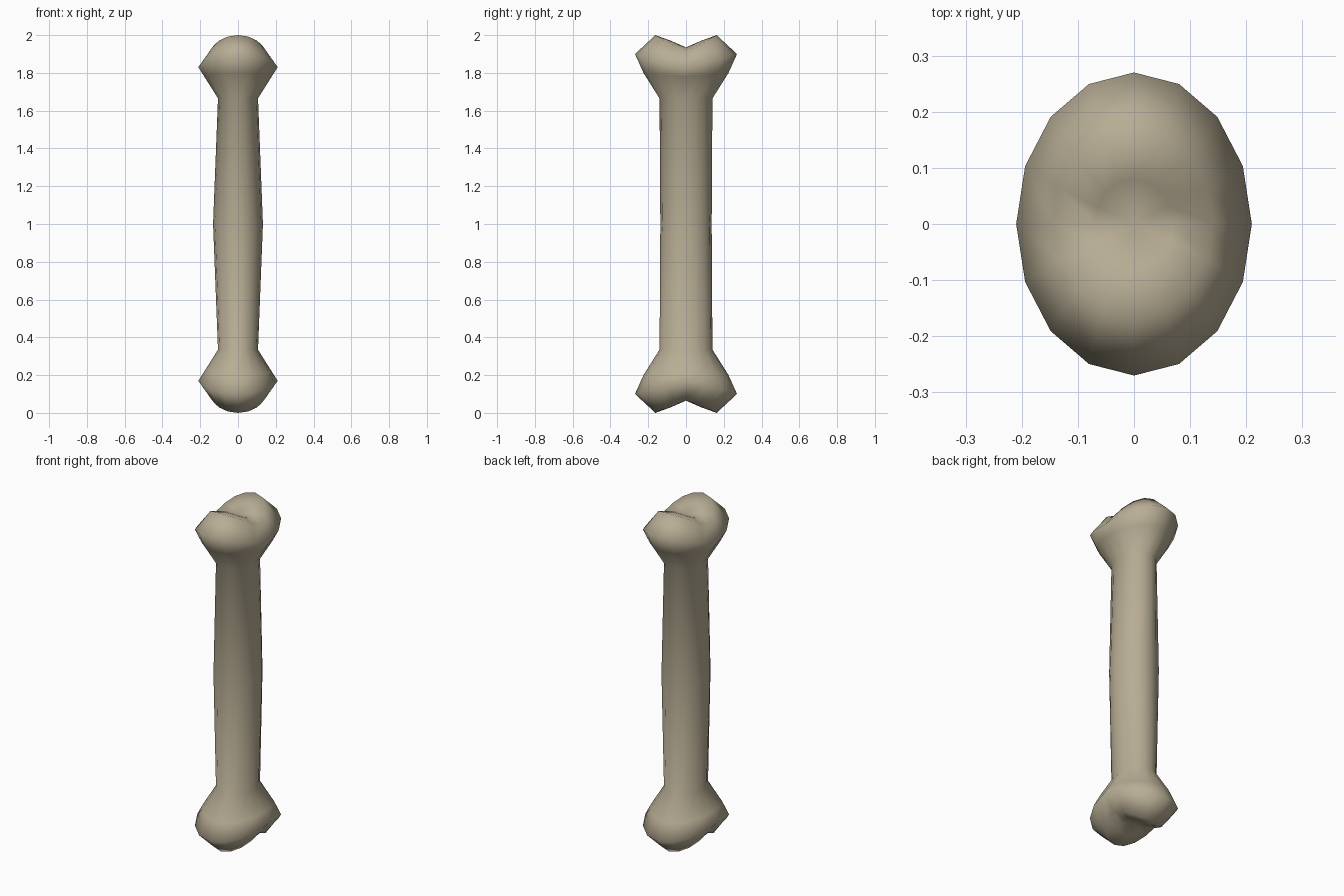
import bpy, bmesh, math

if "Cube" in bpy.data.objects:
    bpy.data.objects.remove(bpy.data.objects["Cube"])

SIDES = 16

bone_mat = bpy.data.materials.new("bone beige")
bone_mat.diffuse_color = (0.48, 0.42, 0.30, 1)
bone_mat.use_nodes = True
bone_mat.node_tree.nodes["Principled BSDF"].inputs["Base Color"].default_value = bone_mat.diffuse_color

# Each ring: half width x, half depth y, z at the sides (y = 0), z at the knobs (y = max)
upper = [
    (0.106, 0.140, 1.665, 1.665),   # neck
    (0.178, 0.225, 1.780, 1.800),   # flare
    (0.210, 0.270, 1.830, 1.900),   # widest rim
    (0.142, 0.162, 1.915, 2.000),   # crest of the two knobs
    (0.070, 0.080, 1.935, 1.970),   # inside of the groove
]
middle = (0.132, 0.136, 1.0, 1.0)
lower = [(a, b, 2 - s, 2 - k) for a, b, s, k in reversed(upper)]
rings = lower + [middle] + upper

bm = bmesh.new()


def add_ring(a, b, z_side, z_knob):
    verts = []
    for i in range(SIDES):
        t = 2 * math.pi * i / SIDES
        z = z_side + (z_knob - z_side) * abs(math.sin(t)) ** 1.2
        verts.append(bm.verts.new((a * math.cos(t), b * math.sin(t), z)))
    return verts


# Shaft and knobs: loft through the rings
loops = [add_ring(*r) for r in rings]
for lo, hi in zip(loops, loops[1:]):
    for i in range(SIDES):
        j = (i + 1) % SIDES
        bm.faces.new((lo[i], lo[j], hi[j], hi[i]))

# Groove centres close both ends
for loop, z in ((loops[0], 0.065), (loops[-1], 1.935)):
    centre = bm.verts.new((0, 0, z))
    for i in range(SIDES):
        bm.faces.new((loop[i], loop[(i + 1) % SIDES], centre))

bmesh.ops.recalc_face_normals(bm, faces=bm.faces)
for f in bm.faces:
    f.smooth = True

mesh = bpy.data.meshes.new("bone")
bm.to_mesh(mesh)
bm.free()
mesh.materials.append(bone_mat)
bone = bpy.data.objects.new("bone", mesh)
bpy.context.collection.objects.link(bone)
